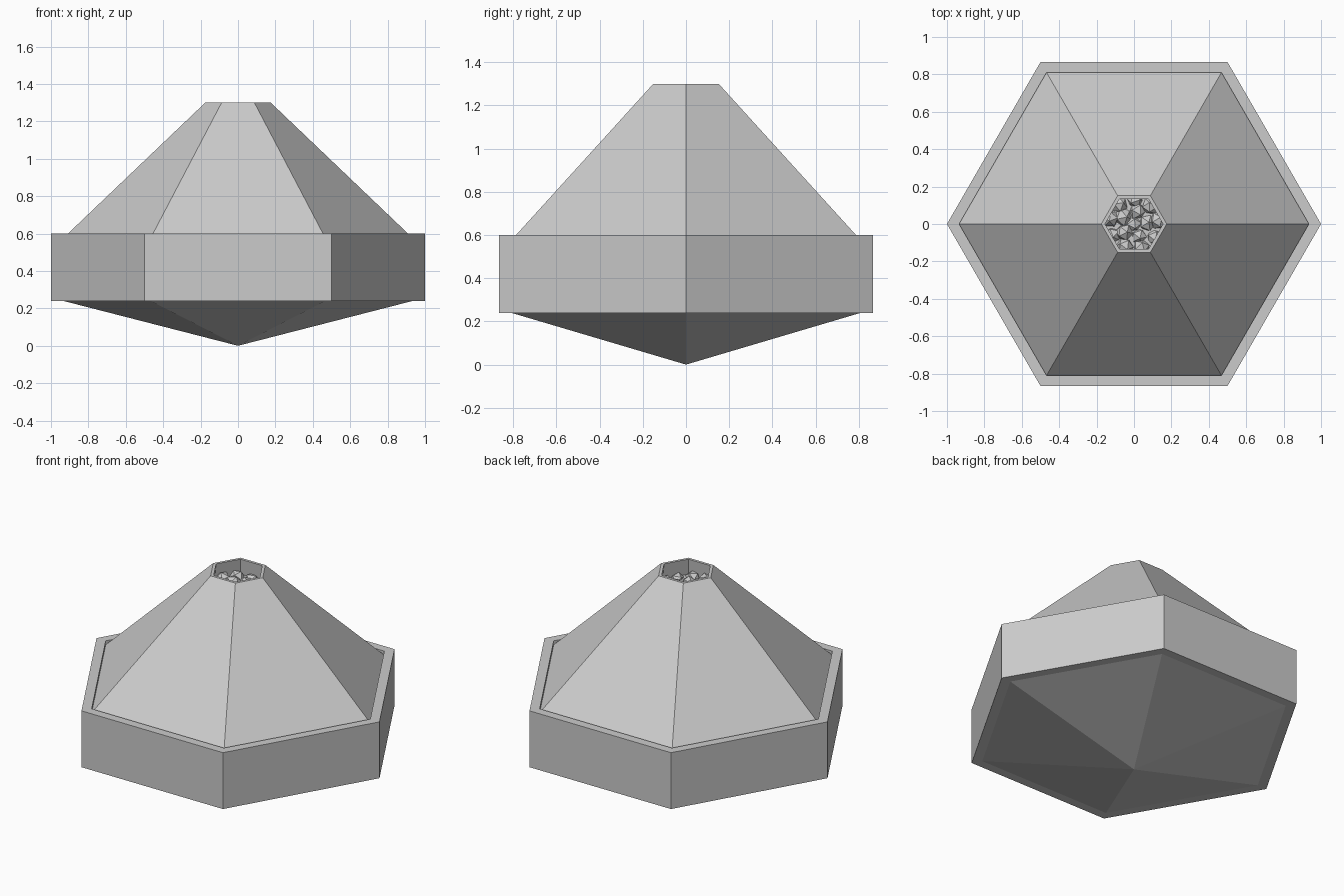
import bpy, bmesh, math, random
from mathutils import Euler, Vector

if "Cube" in bpy.data.objects:
    bpy.data.objects.remove(bpy.data.objects["Cube"])

random.seed(4)
SIDES = 6


def hex_lathe(name, profile, closed=False):
    """Sweep (radius, z) points around z with six flat sides."""
    bm = bmesh.new()
    rings = []
    for r, z in profile:
        if r == 0:
            rings.append([bm.verts.new((0, 0, z))] * SIDES)
        else:
            rings.append([bm.verts.new((r * math.cos(i * math.tau / SIDES),
                                        r * math.sin(i * math.tau / SIDES), z))
                          for i in range(SIDES)])
    pairs = list(zip(rings, rings[1:]))
    if closed:
        pairs.append((rings[-1], rings[0]))
    for a, b in pairs:
        for i in range(SIDES):
            j = (i + 1) % SIDES
            corners = dict.fromkeys((a[i], a[j], b[j], b[i]))
            bm.faces.new(list(corners))
    bmesh.ops.recalc_face_normals(bm, faces=bm.faces)
    return finish(name, bm)


def finish(name, bm):
    mesh = bpy.data.meshes.new(name)
    bm.to_mesh(mesh)
    bm.free()
    obj = bpy.data.objects.new(name, mesh)
    bpy.context.collection.objects.link(obj)
    return obj


# Wide hexagonal band
hex_lathe("outer_band", [(1, 0.24), (1, 0.6), (0.935, 0.6), (0.935, 0.24)], closed=True)

# Shallow pointed underside
hex_lathe("lower_point", [(0, 0), (0.935, 0.24), (0, 0.24)])

# Sloping roof with a small open well at the top
hex_lathe("upper_cone", [(0, 0.575), (0.935, 0.575), (0.175, 1.3),
                         (0.155, 1.3), (0.165, 1.2), (0, 1.2)])

# Faceted lumps filling the well
bm = bmesh.new()
spots = [(0, 0)] + [(r, k * math.tau / n + r) for r, n in ((0.07, 5), (0.13, 9))
                    for k in range(n)]
for r, a in spots:
    made = bmesh.ops.create_icosphere(bm, subdivisions=1, radius=random.uniform(0.045, 0.055))
    turn = Euler([random.uniform(0, math.tau) for _ in range(3)]).to_matrix()
    centre = Vector((r * math.cos(a), r * math.sin(a), 1.19 + random.uniform(-0.01, 0.01)))
    for v in made["verts"]:
        v.co = turn @ v.co + centre
finish("well_filling", bm)
